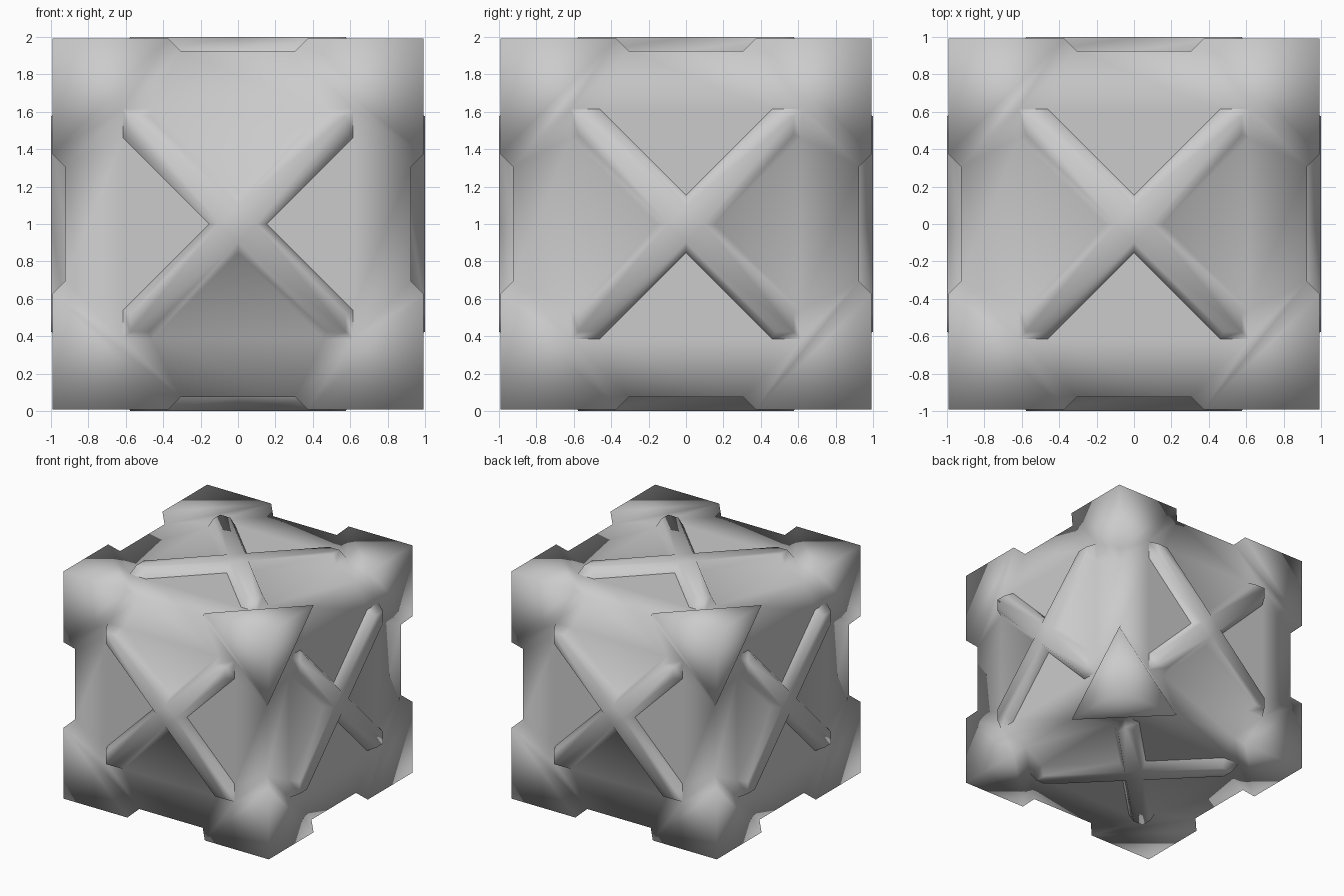
import bpy, bmesh
from mathutils import Vector

if "Cube" in bpy.data.objects:
    bpy.data.objects.remove(bpy.data.objects["Cube"])

E = 0.925          # half size of the recessed body
C = 0.307          # where the corner caps start along a body edge
T = (E + C) / 2    # arm tip, touching the cap base line
N = 0.155          # notch between the arms
K = 0.992          # half size at the corner caps
Q = C + K - E      # outer start of a cap along its edge
INS, TOP = 0.04, 1.0

bm = bmesh.new()
LIFT = Vector((0, 0, 1))
sharp = []


def face(pts):
    bm.faces.new([bm.verts.new(p + LIFT) for p in pts])


# Six sides: flat panels, outer frame and a raised bevelled cross
def side(n, u):
    v = n.cross(u)
    nt = N - INS * 2 ** 0.5
    tt = T - INS
    for k in range(4):
        def at(a, b, h):
            for _ in range(k):
                a, b = -b, a
            return u * a + v * b + n * h
        notch, notch_top = at(N, 0, E), at(nt, 0, TOP)
        p = {s: at(T, s * (T - N), E) for s in (1, -1)}
        e = {s: at(E, s * C, E) for s in (1, -1)}
        face([notch, p[-1], p[1]])
        face([p[-1], e[-1], e[1], p[1]])
        for s in (1, -1):
            tip, tip_top = at(T, s * T, E), at(tt, s * tt, TOP)
            p_top = at(tt, s * (tt - nt), TOP)
            tris = [[p[s], e[s], tip],
                    [notch, p[s], p_top, notch_top],
                    [p[s], tip, tip_top, p_top]]
            for f in tris:
                face(f if s > 0 else f[::-1])
            if k % 2 == 0:
                sharp.append((notch + p[s]) / 2 + LIFT)
                sharp.append((p[s] + tip) / 2 + LIFT)
        # flat top of one arm
        face([at(0, 0, TOP), notch_top, at(tt, tt - nt, TOP), at(tt, tt, TOP),
              at(tt - nt, tt, TOP), at(0, nt, TOP)])


X, Y, Z = Vector((1, 0, 0)), Vector((0, 1, 0)), Vector((0, 0, 1))
for n, u in ((Y, X), (X, Z), (Z, Y)):
    side(n, u)
    side(-n, u)

# Eight corner caps, pushed outward along the cube diagonals
for sx in (1, -1):
    for sy in (1, -1):
        for sz in (1, -1):
            ax = [X * sx, Y * sy, Z * sz]
            for i in range(3):
                a, b, c = ax[i], ax[(i + 1) % 3], ax[(i + 2) % 3]

                def at(p, q, r):
                    return a * p + b * q + c * r
                face([at(K, K, K), at(Q, K, K), at(K, Q, K)])
                face([at(C, E, E), at(T, T, E), at(E, C, E),
                      at(K, Q, K), at(Q, K, K)])

# Weld everything, shade smooth, keep the marked arm edges crisp
bmesh.ops.remove_doubles(bm, verts=bm.verts, dist=0.0005)
bmesh.ops.recalc_face_normals(bm, faces=bm.faces)
for f in bm.faces:
    f.smooth = True
for ed in bm.edges:
    mid = (ed.verts[0].co + ed.verts[1].co) / 2
    if any((mid - s).length < 0.001 for s in sharp):
        ed.smooth = False

mesh = bpy.data.meshes.new("braced_crate")
bm.to_mesh(mesh)
bm.free()
crate = bpy.data.objects.new("braced_crate", mesh)
bpy.context.collection.objects.link(crate)
